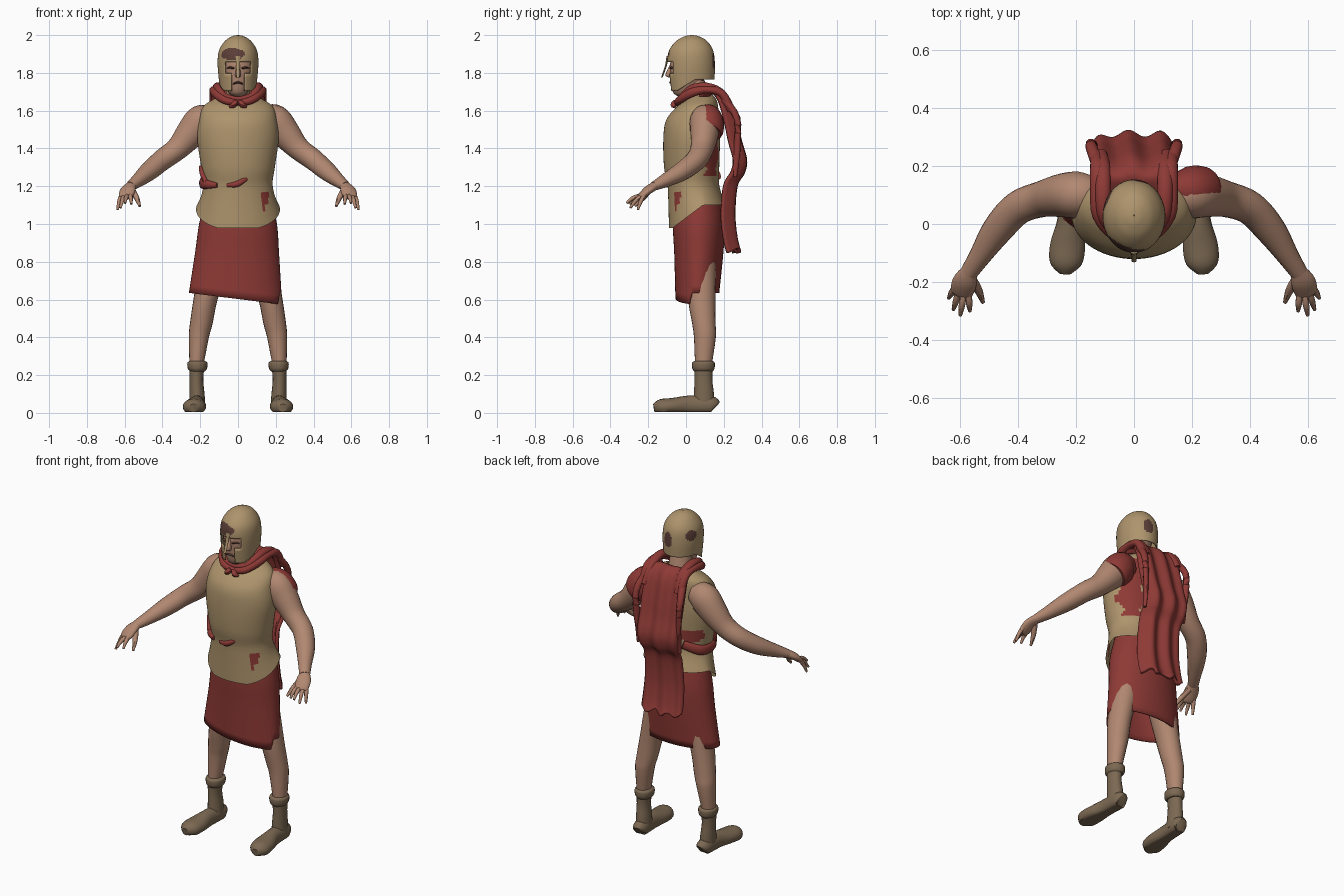
import bpy, bmesh
from math import sin, cos, pi
from mathutils import Vector

if "Cube" in bpy.data.objects:
    bpy.data.objects.remove(bpy.data.objects["Cube"])


def material(name, *rgb):
    m = bpy.data.materials.new(name)
    m.use_nodes = True
    m.diffuse_color = (*rgb, 1)
    m.node_tree.nodes["Principled BSDF"].inputs["Base Color"].default_value = (*rgb, 1)
    return m


SKIN = material("skin", .44, .245, .165)
TAN = material("tan_leather", .42, .295, .15)
RED = material("red_cloth", .27, .042, .036)
BOOT = material("boot_leather", .20, .14, .085)
RUST = material("dark_brown", .11, .05, .04)


def clamp(v):
    return max(0, min(1, v))


def smooth(keys, steps):
    """Catmull-Rom interpolation through key tuples of any length."""
    last, out = len(keys) - 1, []
    for i in range(last):
        a, b, c, d = (Vector(keys[max(0, min(last, j))]) for j in range(i - 1, i + 3))
        for s in range(steps):
            t = s / steps
            out.append(b + (c - a) * (t / 2) + (a * 2 - b * 5 + c * 4 - d) * (t * t / 2)
                       + (b * 3 - a - c * 3 + d) * (t ** 3 / 2))
    return out + [Vector(keys[-1])]


def finish(name, bm, mats, thickness=0):
    bmesh.ops.recalc_face_normals(bm, faces=bm.faces)
    mesh = bpy.data.meshes.new(name)
    bm.to_mesh(mesh)
    bm.free()
    ob = bpy.data.objects.new(name, mesh)
    bpy.context.collection.objects.link(ob)
    for m in mats:
        mesh.materials.append(m)
    bpy.ops.object.select_all(action="DESELECT")
    ob.select_set(True)
    bpy.context.view_layer.objects.active = ob
    bpy.ops.object.shade_smooth_by_angle(angle=pi / 4)
    if thickness:
        mod = ob.modifiers.new("thickness", "SOLIDIFY")
        mod.thickness = thickness
    return ob


def loft(name, keys, mats, side=1, sides=20, steps=4, upright=False, caps=True,
         bend=None, paint=None, hole=None, thickness=0):
    """Elliptical sections (x, y, z, half width, half depth) joined into a skin."""
    bm = bmesh.new()
    rows, path = [], smooth(keys, steps)
    for i, p in enumerate(path):
        across, other = Vector((1, 0, 0)), Vector((0, 1, 0))
        if not upright:
            tangent = (path[min(i + 1, len(path) - 1)] - path[max(i - 1, 0)]).to_3d()
            across = tangent.cross((0, 0, 1)).normalized()
            other = across.cross(tangent).normalized()
        row = []
        for k in range(sides):
            a = 2 * pi * k / sides
            v = p.to_3d() + across * p[3] * cos(a) + other * p[4] * sin(a)
            if bend:
                v = Vector(bend(*v))
            row.append(bm.verts.new((v.x * side, v.y, v.z)))
        rows.append(row)
    for r, s in zip(rows, rows[1:]):
        for k in range(sides):
            n = (k + 1) % sides
            bm.faces.new((r[k], r[n], s[n], s[k]))
    if caps:
        bm.faces.new(rows[0])
        bm.faces.new(rows[-1])
    if hole:
        gone = [f for f in bm.faces if hole(*f.calc_center_median())]
        bmesh.ops.delete(bm, geom=gone, context="FACES")
    if paint:
        for f in bm.faces:
            f.material_index = int(paint(*f.calc_center_median()))
    return finish(name, bm, mats, thickness)


def near(p, centre, size):
    return sum(((a - b) / s) ** 2 for a, b, s in zip(p, centre, size)) < 1


# Cuirass with a pointed front hem and torn red patches
def cuirass_hem(x, y, z):
    front = clamp((.09 - y) / .16)
    return x, y, z - .12 * front * clamp((1.2 - z) / .1)


def cuirass_paint(x, y, z):
    ragged = .02 * sin(z * 45)
    back_left = x > .07 + ragged and y > .09 + ragged and 1.26 < z < 1.62
    back_right = near((x, y, z), (-.13, .13, 1.31), (.08, .08, .04))
    hip = y < .02 and abs(x - .14) < (z - 1.07) * .3 and z < 1.17
    return back_left or back_right or hip


loft("cuirass", [(0, .06, 1.1, .222, .15), (0, .04, 1.2, .184, .137), (0, .03, 1.3, .195, .146),
                 (0, .03, 1.45, .215, .15), (0, .035, 1.55, .205, .14), (0, .06, 1.62, .185, .11),
                 (0, .08, 1.66, .13, .08), (0, .085, 1.69, .06, .05)],
     [TAN, RED], sides=72, steps=7, upright=True, caps=False, bend=cuirass_hem,
     paint=cuirass_paint)


# Wrapped skirt with a slanted hem and a slit on the left
def skirt_hem(x, y, z):
    drop = .065 * clamp((x + .26) / .48) if y < .02 else 0
    return x, y, z - drop * clamp((1 - z) / .4)


loft("skirt", [(0, .065, 1.15, .17, .12), (0, .068, 1, .206, .137), (-.005, .068, .85, .222, .13),
               (-.015, .06, .635, .245, .116)],
     [RED], sides=48, upright=True, caps=False, bend=skirt_hem, thickness=.008)

# Neck, head and face
loft("neck", [(0, .075, 1.6, .07, .065), (0, .04, 1.76, .06, .06)], [SKIN], upright=True)
loft("head", [(0, -.01, 1.675, .025, .03), (0, -.005, 1.7, .052, .065), (0, .01, 1.78, .08, .092),
              (0, .02, 1.87, .085, .1), (0, .03, 1.94, .05, .06)], [SKIN], upright=True)
loft("nose", [(0, -.08, 1.84, .008, .008), (0, -.092, 1.79, .015, .018), (0, -.082, 1.775, .008, .01)],
     [SKIN], sides=10, upright=True)
loft("mouth", [(-.025, -.076, 1.742, .005, .004), (0, -.083, 1.75, .006, .006),
               (.025, -.076, 1.742, .005, .004)], [RUST], sides=8)
for s, label in ((1, "left"), (-1, "right")):
    loft(label + "_eye", [(.02, -.083, 1.825, .006, .004), (.04, -.077, 1.828, .008, .006),
                          (.056, -.066, 1.825, .005, .003)], [RUST], side=s, sides=8)


# Open-faced helmet with cheek pieces and rust
def helmet_rim(x, y, z):
    return x, y, z - .065 * clamp((.05 - y) / .1) * clamp((1.85 - z) / .09)


def face_opening(x, y, z):
    eyes = 1.805 < z < 1.855 and abs(x) < .07
    mouth = abs(x) < .036 and z < 1.82
    return y < 0 and (eyes or mouth)


def helmet_rust(*p):
    return (near(p, (-.035, -.08, 1.9), (.07, .06, .032))
            or near(p, (-.09, .08, 1.89), (.04, .035, .03))
            or near(p, (.02, .15, 1.86), (.03, .04, .045)))


loft("helmet", [(0, .033, 1.765, .1, .118), (0, .027, 1.85, .108, .126), (0, .027, 1.92, .1, .116),
                (0, .03, 1.97, .068, .08), (0, .03, 1.994, .03, .036), (0, .03, 2, .002, .002)],
     [TAN, RUST], sides=72, steps=9, upright=True, caps=False, bend=helmet_rim,
     paint=helmet_rust, hole=face_opening, thickness=.007)
loft("nose_guard", [(0, -.098, 1.89, .013, .005), (0, -.106, 1.84, .01, .005),
                    (0, -.128, 1.775, .008, .004)], [TAN], sides=8, upright=True)

# Limbs, built once and mirrored
finger_tips = ((.638, -.255, 1.075), (.622, -.295, 1.085), (.598, -.315, 1.11), (.565, -.3, 1.105))
for s, label in ((1, "left"), (-1, "right")):
    loft(label + "_arm", [(.13, .1, 1.56, .06, .06), (.19, .1, 1.545, .08, .088),
                          (.25, .098, 1.48, .075, .08), (.32, .085, 1.4, .062, .062),
                          (.4, .055, 1.34, .058, .056), (.47, -.02, 1.28, .053, .05),
                          (.53, -.11, 1.23, .038, .036), (.57, -.17, 1.2, .03, .024)],
         [SKIN], side=s)
    loft(label + "_palm", [(.565, -.16, 1.205, .028, .022), (.583, -.2, 1.18, .042, .022),
                           (.595, -.24, 1.145, .038, .016), (.6, -.25, 1.137, .025, .008)],
         [SKIN], side=s)
    for i, tip in enumerate(finger_tips):
        base = Vector((.618 - i * .016, -.222 - i * .008, 1.15))
        mid = base.lerp(Vector(tip), .55) + Vector((0, 0, .01))
        loft(f"{label}_finger_{i + 1}", [(*base, .012, .012), (*mid, .011, .011), (*tip, .006, .006)],
             [SKIN], side=s, sides=8)
    loft(label + "_thumb", [(.56, -.19, 1.18, .018, .016), (.535, -.23, 1.135, .014, .014),
                            (.52, -.27, 1.095, .007, .007)], [SKIN], side=s, sides=8)
    loft(label + "_leg", [(.125, .08, .8, .08, .08), (.172, .083, .6, .064, .072),
                          (.195, .095, .47, .06, .062), (.207, .1, .4, .053, .058),
                          (.22, .092, .25, .037, .044)], [SKIN], side=s, upright=True)
    # Boots
    loft(label + "_boot_shaft", [(.217, .092, .26, .042, .05), (.22, .092, .18, .036, .047),
                                 (.217, .095, .1, .04, .053), (.215, .095, .03, .043, .055)],
         [BOOT], side=s, upright=True)
    loft(label + "_boot_cuff", [(.215, .092, .22, .04, .05), (.215, .092, .235, .051, .059),
                                (.215, .092, .265, .053, .06), (.215, .092, .275, .04, .047)],
         [BOOT], side=s, upright=True)
    loft(label + "_boot_foot", [(.213, .153, .03, .03, .035), (.215, .13, .04, .043, .05),
                                (.22, .02, .04, .043, .052), (.228, -.07, .035, .06, .044),
                                (.235, -.135, .03, .055, .042), (.237, -.17, .025, .022, .022)],
         [BOOT], side=s, bend=lambda x, y, z: (x, y, max(z, .004)))
    # Gathered scarf running over each shoulder
    for i in range(2):
        o = i * .018
        loft(f"{label}_scarf_fold_{i + 1}",
             [(0, -.045 + o, 1.64 + o, .016, .016), (.07, -.035 + o, 1.655 + o, .02, .02),
              (.122 - o, .03, 1.695 + o, .022, .024), (.125 - o, .11, 1.71 + o, .026, .02),
              (.125 - o, .19, 1.69, .026, .022), (.13 - o, .24, 1.6, .02, .02)], [RED], side=s)
    loft(label + "_cape_gather", [(.125, .2, 1.66, .02, .02), (.148, .27, 1.56, .02, .018),
                                  (.14, .27, 1.4, .014, .02), (.14, .26, 1.25, .008, .01)],
         [RED], side=s, sides=10)
    loft(label + "_scarf_knot", [(.01, -.055, 1.65, .012, .012), (.025, -.065, 1.63, .018, .016),
                                 (.045, -.06, 1.62, .006, .006)], [RED], side=s, sides=8)

# Torn left sleeve behind the shoulder
loft("left_sleeve", [(.13, .125, 1.575, .05, .06), (.185, .118, 1.55, .08, .088),
                     (.228, .117, 1.5, .083, .088), (.245, .115, 1.48, .07, .074)], [RED])

# Sash remnants at the waist
loft("front_sash", [(-.06, -.092, 1.205, .006, .008), (-.01, -.1, 1.21, .014, .016),
                    (.025, -.1, 1.228, .012, .014), (.055, -.092, 1.245, .005, .006)], [RED], sides=10)
loft("side_sash", [(-.11, -.075, 1.205, .01, .012), (-.165, -.03, 1.21, .018, .024),
                   (-.19, .04, 1.215, .016, .028), (-.175, .115, 1.225, .016, .03),
                   (-.1, .172, 1.26, .014, .025)], [RED], sides=12)
loft("sash_end", [(-.17, -.03, 1.22, .014, .014), (-.188, -.01, 1.27, .016, .008),
                  (-.2, .0, 1.31, .005, .004)], [RED], sides=8, upright=True)

# Cape: a folded sheet swept down a side profile of (depth, height, half width)
profile = smooth([(.11, 1.69, .11), (.17, 1.715, .13), (.225, 1.66, .14), (.262, 1.54, .145),
                  (.285, 1.44, .145), (.312, 1.34, .145), (.3, 1.27, .14), (.262, 1.2, .135),
                  (.25, 1.05, .14), (.262, .93, .145), (.28, .86, .145)], 5)
bm = bmesh.new()
columns = 40
grid = []
for i, (y, z, width) in enumerate(profile):
    down = i / (len(profile) - 1)
    row = []
    for k in range(columns + 1):
        u = 2 * k / columns - 1
        fold = .012 * cos(u * 8 + down * 2) * min(1, down * 5) - .045 * abs(u) ** 6
        hem = .012 * sin(u * 11) * down ** 8
        row.append(bm.verts.new((u * width, y + fold, z + hem)))
    grid.append(row)
for r, t in zip(grid, grid[1:]):
    for k in range(columns):
        bm.faces.new((r[k], r[k + 1], t[k + 1], t[k]))
finish("cape", bm, [RED], thickness=.02)
